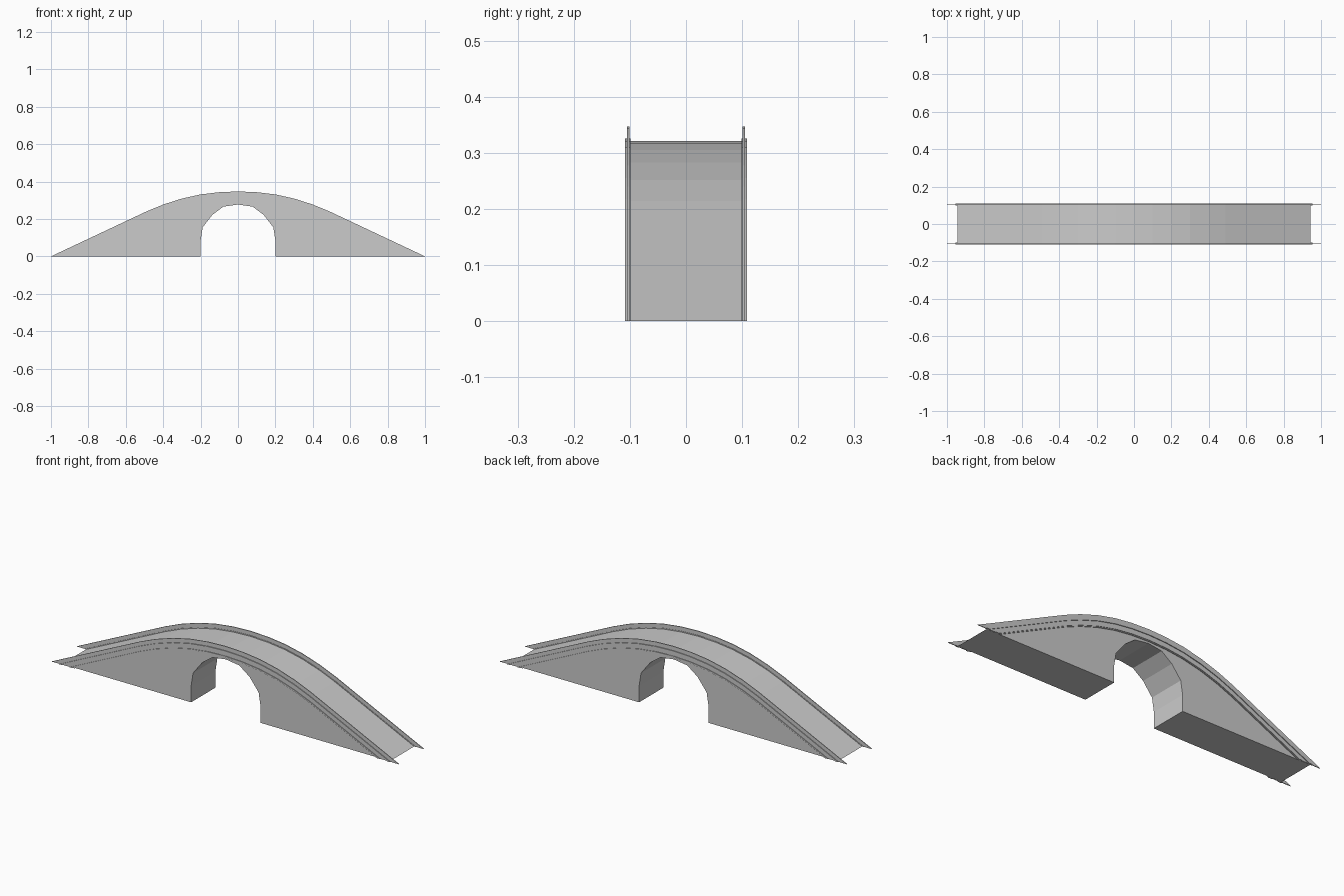
import bpy, bmesh

if "Cube" in bpy.data.objects:
    bpy.data.objects.remove(bpy.data.objects["Cube"])

# Half of the parapet crest line, from the ground end to the crown
HALF = [(1.0, 0.0), (0.49, 0.24), (0.4, 0.277), (0.3, 0.309),
        (0.2, 0.331), (0.1, 0.343), (0.0, 0.347)]
SLOPE = 0.24 / 0.51


def crest(drop):
    """Crest line lowered by drop and cut off at the ground, left to right."""
    right = [(1.0 - drop / SLOPE, 0.0)] + [(x, z - drop) for x, z in HALF[1:]]
    return [(-x, z) for x, z in right] + right[-2::-1]


def extrude(name, outline, y0, y1):
    """Extrude an x-z outline between two y positions."""
    bm = bmesh.new()
    face = bm.faces.new([bm.verts.new((x, y0, z)) for x, z in outline])
    res = bmesh.ops.extrude_face_region(bm, geom=[face])
    moved = [v for v in res["geom"] if isinstance(v, bmesh.types.BMVert)]
    bmesh.ops.translate(bm, verts=moved, vec=(0, y1 - y0, 0))
    bmesh.ops.recalc_face_normals(bm, faces=bm.faces)
    bmesh.ops.triangulate(bm, faces=[f for f in bm.faces if len(f.verts) > 4])
    mesh = bpy.data.meshes.new(name)
    bm.to_mesh(mesh)
    bm.free()
    obj = bpy.data.objects.new(name, mesh)
    bpy.context.collection.objects.link(obj)
    return obj


# Solid bridge body with the faceted arch opening
arch = [(0.2, 0.0), (0.2, 0.085), (0.189, 0.155), (0.137, 0.222),
        (0.078, 0.266), (0.0, 0.277)]
opening = arch + [(-x, z) for x, z in arch[-2::-1]]
extrude("bridge_body", crest(0.026) + opening, -0.1, 0.1)

# Thin parapet walls and two projecting string courses on each side
bands = [("parapet", 0.0, 0.062, 0.101, 0.105),
         ("upper_ledge", 0.022, 0.031, 0.099, 0.109),
         ("lower_ledge", 0.05, 0.058, 0.099, 0.108)]
for side, s in (("front", -1), ("back", 1)):
    for name, top, bottom, inner, outer in bands:
        extrude(f"{side}_{name}", crest(top) + crest(bottom)[::-1],
                s * inner, s * outer)
